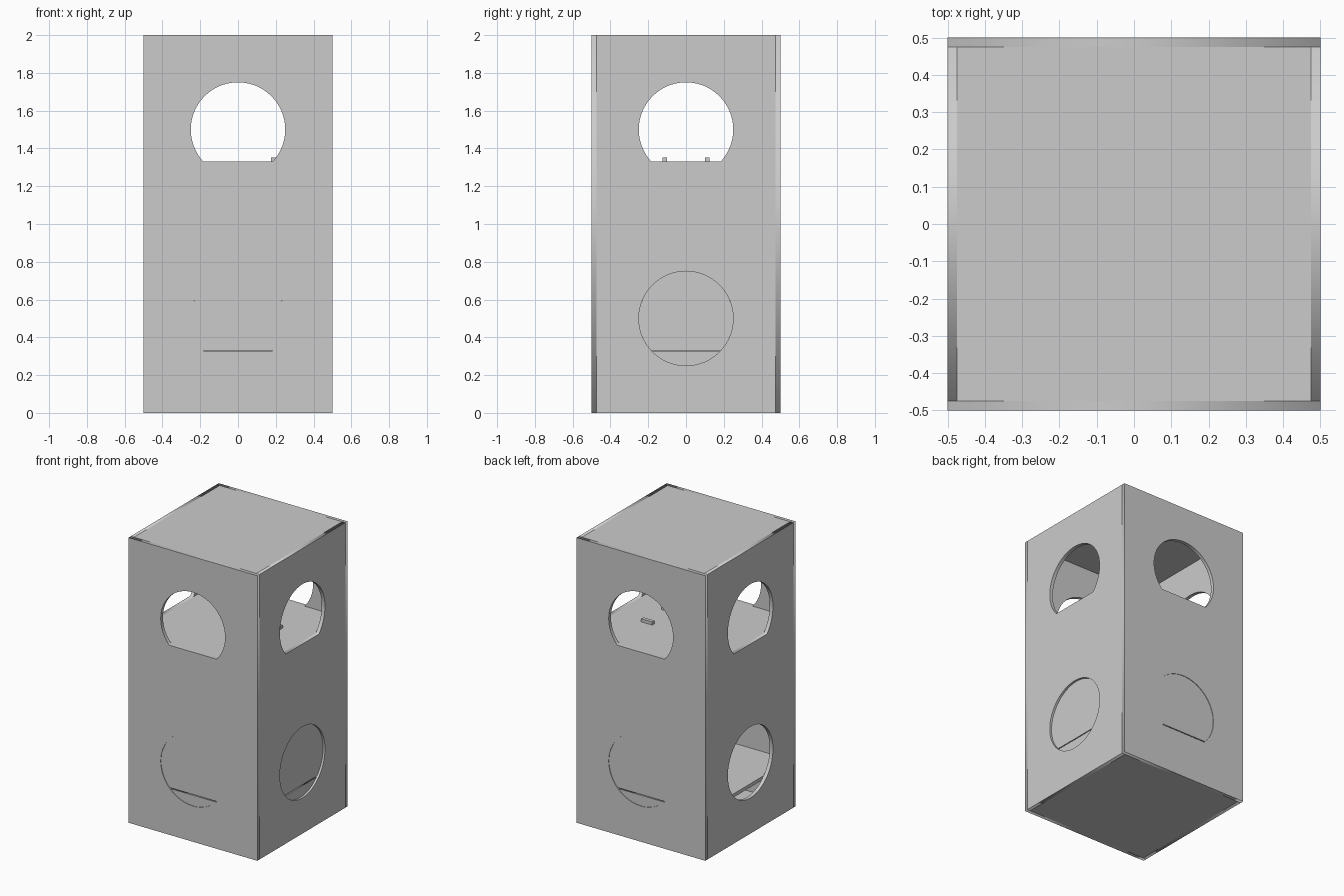
import bpy
from math import pi, sin, cos, asin, radians

if "Cube" in bpy.data.objects:
    bpy.data.objects.remove(bpy.data.objects["Cube"])

T = 0.025          # board thickness
R = 0.25           # porthole radius
SILL = 0.17        # drop from porthole centre to floor level


def outline(curve, pts):
    s = curve.splines.new('POLY')
    s.points.add(len(pts) - 1)
    for p, (x, y) in zip(s.points, pts):
        p.co = (x, y, 0, 1)
    s.use_cyclic_u = True


def board(name, outlines, thick, loc, rot):
    """Flat panel extruded from outlines; inner outlines become holes."""
    c = bpy.data.curves.new(name, 'CURVE')
    c.dimensions = '2D'
    c.fill_mode = 'BOTH'
    c.extrude = thick / 2
    for pts in outlines:
        outline(c, pts)
    ob = bpy.data.objects.new(name, c)
    ob.location, ob.rotation_euler = loc, rot
    bpy.context.collection.objects.link(ob)
    bpy.ops.object.select_all(action='DESELECT')
    ob.select_set(True)
    bpy.context.view_layer.objects.active = ob
    bpy.ops.object.convert(target='MESH')
    return bpy.context.object


def box(name, lo, hi):
    bpy.ops.mesh.primitive_cube_add(size=1, location=[(a + b) / 2 for a, b in zip(lo, hi)])
    ob = bpy.context.object
    ob.name = name
    ob.scale = [b - a for a, b in zip(lo, hi)]


def arc(z, a0, a1, n, r=R):
    return [(r * cos(a0 + (a1 - a0) * i / n), z + r * sin(a0 + (a1 - a0) * i / n))
            for i in range(n + 1)]


def circle(z, r=R):
    return arc(z, 0, 2 * pi, 64, r)[:-1]


# Porthole shapes: flat-bottomed above, full circle below
sill_angle = asin(SILL / R)
upper_hole = arc(1.5, -sill_angle, pi + sill_angle, 56)
lower_hole = circle(0.5)

# Four walls: (name, centre direction, half width, turn, shutter recess)
walls = [("front", (0, -1), 0.5, 0, 0.004),
         ("back", (0, 1), 0.5, 180, 0.004),
         ("right", (1, 0), 0.5 - T, 90, 0.015),
         ("left", (-1, 0), 0.5 - T, -90, None)]
for name, (dx, dy), w, turn, recess in walls:
    rot = (pi / 2, 0, radians(turn))
    d = 0.5 - T / 2
    rect = [(-w, 0), (w, 0), (w, 2), (-w, 2)]
    board(name + "_wall", [rect, upper_hole, lower_hole], T, (dx * d, dy * d, 0), rot)
    # Shutter closing the lower porthole
    if recess is not None:
        t = T - recess
        d = 0.5 - recess - t / 2
        gap = 0.006
        low = 0.5 - SILL
        top = arc(0.5, -sill_angle, pi + sill_angle, 56)
        bottom = [(x, min(z, low - gap)) for x, z in arc(0.5, pi + sill_angle + 0.03,
                                                         2 * pi - sill_angle - 0.03, 20)]
        board(name + "_shutter", [top], t, (dx * d, dy * d, 0), rot)
        board(name + "_shutter_sill", [bottom], t, (dx * d, dy * d, 0), rot)

# Horizontal boards inside the tower
i = 0.5 - T
for name, z in [("base", T), ("lower_floor", 0.33), ("middle_deck", 1.0),
                ("upper_floor", 1.33), ("roof", 2.0)]:
    box(name, (-i, -i, z - T), (i, i, z))

# Two small hinge bars on the upper floor
for side in (-1, 1):
    y = side * 0.1125
    box("hinge_bar", (0.175, y - 0.0125, 1.33), (0.26, y + 0.0125, 1.352))
